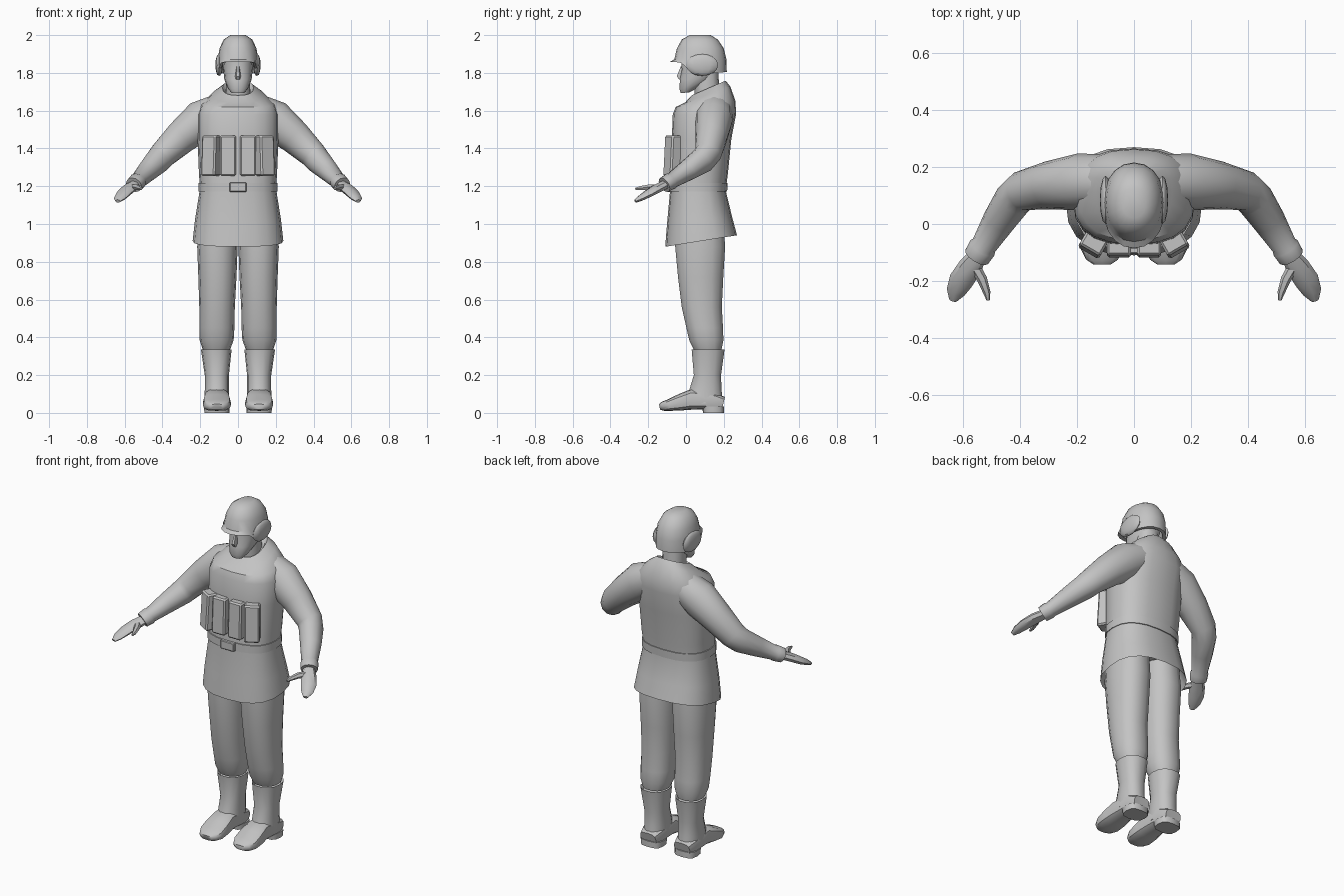
import bpy, bmesh, math
from mathutils import Vector, Matrix

grey = bpy.data.materials.new("plain_grey")
grey.diffuse_color = (0.55, 0.55, 0.55, 1)


def finish(name, bm, mirror=False, angle=40):
    bmesh.ops.recalc_face_normals(bm, faces=bm.faces)
    me = bpy.data.meshes.new(name)
    bm.to_mesh(me)
    bm.free()
    ob = bpy.data.objects.new(name, me)
    bpy.context.collection.objects.link(ob)
    me.materials.append(grey)
    if mirror:
        ob.modifiers.new("mirror", 'MIRROR').use_mirror_merge = False
    bpy.ops.object.select_all(action='DESELECT')
    ob.select_set(True)
    bpy.context.view_layer.objects.active = ob
    bpy.ops.object.shade_smooth_by_angle(angle=math.radians(angle))
    return ob


def oval(n, power):
    """Unit superellipse, starting on the side and running past the back."""
    pts = []
    for i in range(n):
        a = 2 * math.pi * i / n
        c, s = math.cos(a), math.sin(a)
        pts.append((math.copysign(abs(c) ** (2 / power), c),
                    math.copysign(abs(s) ** (2 / power), s)))
    return pts


def skin(name, rings, mirror=False, angle=40):
    bm = bmesh.new()
    loops = [[bm.verts.new(p) for p in r] for r in rings]
    for a, b in zip(loops, loops[1:]):
        for i in range(len(a)):
            j = (i + 1) % len(a)
            bm.faces.new((a[i], a[j], b[j], b[i]))
    bm.faces.new(loops[0])
    bm.faces.new(loops[-1])
    return finish(name, bm, mirror, angle)


def stack(name, levels, n=16, power=2.3, mirror=False, angle=40):
    """Upright loft: each level is z, front y, back y, x centre, half width, tilt."""
    rings = []
    for z, y0, y1, cx, rx, tilt in levels:
        cy, ry = (y0 + y1) / 2, (y1 - y0) / 2
        rings.append([Vector((cx + rx * u, cy + ry * v, z + tilt * ry * v))
                      for u, v in oval(n, power)])
    return skin(name, rings, mirror, angle)


def sweep(name, stations, n=10, power=2, angle=40):
    """Limb loft along a path: each station is x, y, z, half width, half height."""
    ps = [Vector(s[:3]) for s in stations]
    rings = []
    for i, s in enumerate(stations):
        d = (ps[min(i + 1, len(ps) - 1)] - ps[max(i - 1, 0)]).normalized()
        side = d.cross(Vector((0, 0, 1))).normalized()
        up = side.cross(d)
        rings.append([ps[i] + side * s[3] * u + up * s[4] * v
                      for u, v in oval(n, power)])
    return skin(name, rings, True, angle)


def block(name, centre, size, turn=0, taper=1, bevel=0.0, mirror=False):
    bm = bmesh.new()
    bmesh.ops.create_cube(bm, size=1)
    for v in bm.verts:
        if v.co.z > 0 and v.co.y < 0:
            v.co.y *= taper
    bmesh.ops.scale(bm, vec=size, verts=bm.verts)
    if bevel:
        bmesh.ops.bevel(bm, geom=bm.edges[:], offset=bevel, segments=1, affect='EDGES')
    bmesh.ops.transform(bm, verts=bm.verts,
                        matrix=Matrix.Translation(centre) @ Matrix.Rotation(turn, 4, 'Z'))
    return finish(name, bm, mirror, 30)


# Jacket with tilted hem and collar, hollow under the hem
stack("jacket", [
    (1.02, -0.07, 0.22, 0, 0.20, 0.16),
    (0.91, -0.11, 0.27, 0, 0.24, 0.16),
    (1.02, -0.10, 0.245, 0, 0.228, 0.08),
    (1.17, -0.085, 0.212, 0, 0.204, 0),
    (1.215, -0.085, 0.215, 0, 0.203, 0),
    (1.27, -0.08, 0.222, 0, 0.207, 0),
    (1.45, -0.075, 0.24, 0, 0.214, 0),
    (1.58, -0.07, 0.265, 0, 0.214, 0),
    (1.635, -0.055, 0.262, 0, 0.195, 0.1),
    (1.685, -0.005, 0.235, 0, 0.135, 0.35),
    (1.72, 0.03, 0.21, 0, 0.082, 0.43),
    (1.70, 0.045, 0.195, 0, 0.068, 0.43)], n=20, power=2.5)

# Belt and buckle
stack("belt", [(1.172, -0.091, 0.218, 0, 0.208, 0),
               (1.218, -0.091, 0.220, 0, 0.208, 0)], n=20, power=2.5)
block("buckle", (0, -0.093, 1.195), (0.09, 0.022, 0.05), bevel=0.004)

# Chest pouches
block("inner_pouch", (0.053, -0.085, 1.362), (0.085, 0.065, 0.215),
      taper=0.75, bevel=0.008, mirror=True)
block("outer_pouch", (0.142, -0.068, 1.362), (0.085, 0.08, 0.215),
      turn=math.radians(30), taper=0.7, bevel=0.008, mirror=True)

# Sleeves, hands and thumbs
sweep("sleeve", [
    (0.10, 0.15, 1.60, 0.095, 0.09), (0.19, 0.148, 1.55, 0.10, 0.108),
    (0.30, 0.135, 1.46, 0.085, 0.09), (0.395, 0.115, 1.37, 0.07, 0.075),
    (0.425, 0.085, 1.335, 0.067, 0.07), (0.475, 0.01, 1.285, 0.058, 0.057),
    (0.527, -0.075, 1.23, 0.045, 0.042), (0.532, -0.083, 1.226, 0.050, 0.046),
    (0.552, -0.115, 1.207, 0.047, 0.042)], n=12)
sweep("hand", [
    (0.54, -0.10, 1.213, 0.030, 0.025), (0.578, -0.155, 1.187, 0.042, 0.025),
    (0.608, -0.20, 1.160, 0.043, 0.021), (0.627, -0.24, 1.137, 0.033, 0.016),
    (0.636, -0.268, 1.121, 0.014, 0.009)], n=8)
sweep("thumb", [
    (0.565, -0.14, 1.195, 0.020, 0.018), (0.533, -0.195, 1.195, 0.018, 0.016),
    (0.517, -0.24, 1.19, 0.013, 0.012), (0.512, -0.268, 1.186, 0.006, 0.006)], n=6)

# Trouser legs gathered into the boots
stack("trouser_leg", [
    (1.02, -0.06, 0.20, 0.105, 0.10, 0), (0.88, -0.06, 0.21, 0.109, 0.107, 0),
    (0.72, -0.045, 0.20, 0.109, 0.101, 0), (0.56, -0.025, 0.192, 0.111, 0.094, 0),
    (0.45, 0.0, 0.198, 0.112, 0.093, 0), (0.385, 0.015, 0.20, 0.113, 0.09, 0),
    (0.335, 0.04, 0.19, 0.114, 0.072, 0)], n=14, mirror=True)

# Boots: shaft, foot and heel
stack("boot_shaft", [
    (0.315, 0.045, 0.19, 0.115, 0.065, 0), (0.335, 0.028, 0.206, 0.115, 0.081, 0),
    (0.20, 0.04, 0.187, 0.112, 0.064, 0), (0.12, 0.015, 0.19, 0.112, 0.064, 0),
    (0.05, 0.0, 0.198, 0.112, 0.066, 0)], n=14, mirror=True)
sweep("boot_foot", [
    (0.112, 0.198, 0.05, 0.052, 0.035), (0.112, 0.15, 0.062, 0.068, 0.045),
    (0.112, 0.03, 0.072, 0.066, 0.055), (0.112, -0.03, 0.056, 0.074, 0.044),
    (0.112, -0.09, 0.041, 0.074, 0.031), (0.112, -0.125, 0.035, 0.056, 0.024),
    (0.112, -0.14, 0.032, 0.034, 0.015)], n=12, power=3)
stack("boot_heel", [(0, 0.09, 0.202, 0.112, 0.066, 0),
                    (0.035, 0.085, 0.202, 0.112, 0.068, 0)], n=12, power=3, mirror=True)

# Neck, face and nose
stack("neck", [(1.64, 0.05, 0.18, 0, 0.065, 0),
               (1.83, 0.035, 0.17, 0, 0.062, 0)], n=12)
stack("head", [
    (1.695, -0.028, 0.02, 0, 0.035, 0.1), (1.72, -0.036, 0.07, 0, 0.055, 0.1),
    (1.765, -0.034, 0.14, 0, 0.072, 0), (1.815, -0.024, 0.175, 0, 0.078, 0),
    (1.88, -0.028, 0.185, 0, 0.082, 0)], n=14)
stack("nose", [(1.765, -0.04, 0.0, 0, 0.016, 0), (1.782, -0.052, 0.0, 0, 0.016, 0),
               (1.835, -0.03, 0.0, 0, 0.009, 0)], n=6, power=2)


# Helmet: dome with a rim that rises to a brim at the front
def rim(v):
    if v < -0.2:
        return 1.80 + 0.058 * min(1, (-v - 0.2) / 0.45)
    return 1.79 + 0.015 * max(0, v)


shape = oval(20, 2.15)
rings = []
for z, y0, y1, rx in [(2.0, 0.02, 0.13, 0.04), (1.977, -0.022, 0.168, 0.075),
                      (1.93, -0.048, 0.2, 0.098), (1.872, -0.062, 0.214, 0.107),
                      (None, -0.085, 0.216, 0.110), (None, -0.06, 0.195, 0.095)]:
    cy, ry = (y0 + y1) / 2, (y1 - y0) / 2
    rings.append([Vector((rx * u, cy + ry * v, z or rim(v))) for u, v in shape])
rings.append([Vector((p.x * 0.9, 0.07 + (p.y - 0.07) * 0.9, 1.88)) for p in rings[-1]])
skin("helmet", rings)

# Rounded ear guards on the helmet sides
bm = bmesh.new()
bmesh.ops.create_uvsphere(bm, u_segments=12, v_segments=8, radius=1)
bmesh.ops.scale(bm, vec=(0.02, 0.085, 0.058), verts=bm.verts)
bmesh.ops.translate(bm, vec=(0.1, 0.085, 1.842), verts=bm.verts)
finish("ear_guard", bm, mirror=True)
